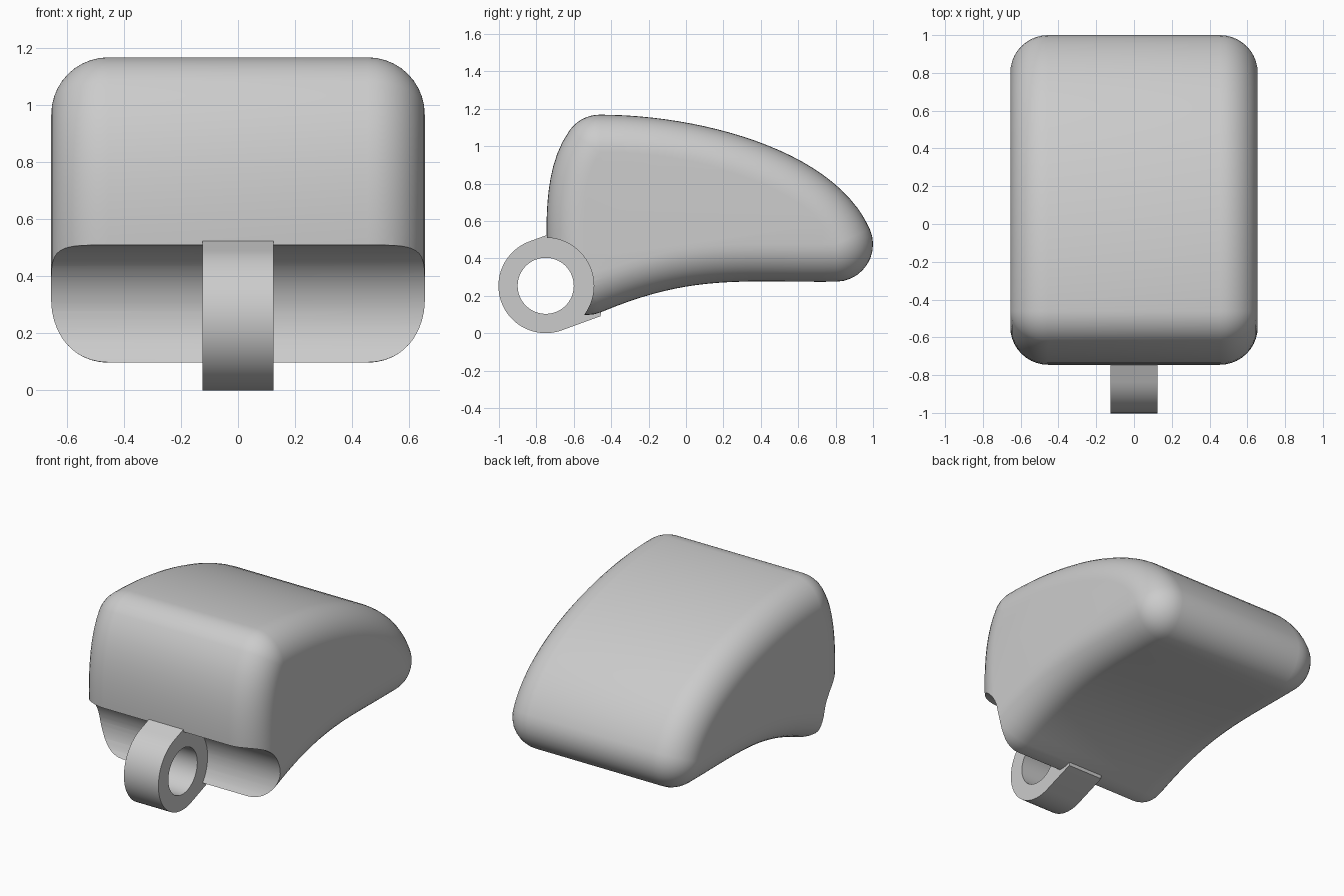
import bpy, bmesh
from math import sin, cos, pi, atan2, radians
from mathutils import Vector

cube = bpy.data.objects.get("Cube")
if cube:
    bpy.data.objects.remove(cube, do_unlink=True)

grey = bpy.data.materials.new("light grey")
grey.use_nodes = True
grey.diffuse_color = (0.6, 0.6, 0.6, 1)
grey.node_tree.nodes["Principled BSDF"].inputs["Base Color"].default_value = (0.6, 0.6, 0.6, 1)

PIVOT = Vector((-0.75, 0.253))   # hinge axis as (y, z)
ROUND = 0.2                      # edge rounding of the body
HALF = 0.655                     # half width of the body


def loft(name, layers):
    """Skin a stack of (x, outline) layers, closing both ends."""
    bm = bmesh.new()
    rings = [[bm.verts.new((x, p[0], p[1])) for p in outline] for x, outline in layers]
    n = len(rings[0])
    for a, b in zip(rings, rings[1:]):
        for i in range(n):
            j = (i + 1) % n
            bm.faces.new((a[i], a[j], b[j], b[i]))
    bm.faces.new(rings[0])
    bm.faces.new(rings[-1])
    bmesh.ops.remove_doubles(bm, verts=bm.verts, dist=0.0005)
    bmesh.ops.recalc_face_normals(bm, faces=bm.faces)
    mesh = bpy.data.meshes.new(name)
    bm.to_mesh(mesh)
    bm.free()
    mesh.materials.append(grey)
    obj = bpy.data.objects.new(name, mesh)
    bpy.context.collection.objects.link(obj)
    return obj


def arc(centre, radius, start, end, steps):
    angles = [start + (end - start) * i / steps for i in range(steps + 1)]
    return [centre + radius * Vector((cos(a), sin(a))) for a in angles]


def activate(obj):
    bpy.ops.object.select_all(action='DESELECT')
    obj.select_set(True)
    bpy.context.view_layer.objects.active = obj


def drill(obj, radius):
    """Cut a round channel along the hinge axis, then smooth the part."""
    circle = arc(PIVOT, radius, 0, 2 * pi, 64)[:-1]
    cutter = loft("hinge_cutter", [(-1, circle), (1, circle)])
    cutter.hide_render = True
    mod = obj.modifiers.new("channel", 'BOOLEAN')
    mod.operation, mod.solver, mod.object = 'DIFFERENCE', 'EXACT', cutter
    activate(obj)
    bpy.ops.object.modifier_apply(modifier=mod.name)
    bpy.data.objects.remove(cutter, do_unlink=True)
    activate(obj)
    bpy.ops.object.shade_smooth_by_angle(angle=radians(30))


def bezier(p, steps):
    """Points and outward normals along a clockwise cubic curve."""
    p = [Vector(q) for q in p]
    out = []
    for i in range(steps + 1):
        t = i / steps
        u = 1 - t
        pos = u**3 * p[0] + 3 * u * u * t * p[1] + 3 * u * t * t * p[2] + t**3 * p[3]
        tan = u * u * (p[1] - p[0]) + 2 * u * t * (p[2] - p[1]) + t * t * (p[3] - p[2])
        out.append((pos, Vector((-tan.y, tan.x)).normalized()))
    return out


# Core of the side profile: top, underside and front curves
top_front, tip, low_front = (-0.46, 0.968), (0.8, 0.475), (-0.53, 0.297)
curves = [
    bezier([top_front, (0.04, 0.968), (0.66, 0.79), tip], 24),
    bezier([tip, (0.3, 0.47), (0, 0.52), low_front], 20),
    bezier([low_front, (-0.555, 0.55), (-0.56, 0.83), top_front], 12),
]
core = []
for k, curve in enumerate(curves):
    core += curve
    corner, n0 = curve[-1]
    n1 = curves[(k + 1) % 3][0][1]
    a0 = atan2(n0.y, n0.x)
    sweep = (a0 - atan2(n1.y, n1.x)) % (2 * pi)
    for i in range(1, 10):
        a = a0 - sweep * i / 10
        core.append((corner, Vector((cos(a), sin(a)))))

# Body: core swollen by a quarter-round at each side
side = []
for i in range(11):
    a = pi / 2 * i / 10
    r = ROUND * cos(a)
    side.append((HALF - ROUND + ROUND * sin(a), [pos + r * n for pos, n in core]))
body = loft("body", [(-x, o) for x, o in reversed(side)] + side)
drill(body, 0.257)

# Hinge lug: round eye with a shank whose pointed end is buried in the body
tilt = radians(20)
along = Vector((cos(tilt), sin(tilt)))
eye = arc(PIVOT, 0.253, tilt + pi / 2, tilt + 3 * pi / 2, 32)
outline = eye + [eye[-1] + 0.22 * along, PIVOT + 0.34 * along, eye[0] + 0.3 * along]
lug = loft("hinge_lug", [(-0.125, outline), (0.125, outline)])
drill(lug, 0.15)
